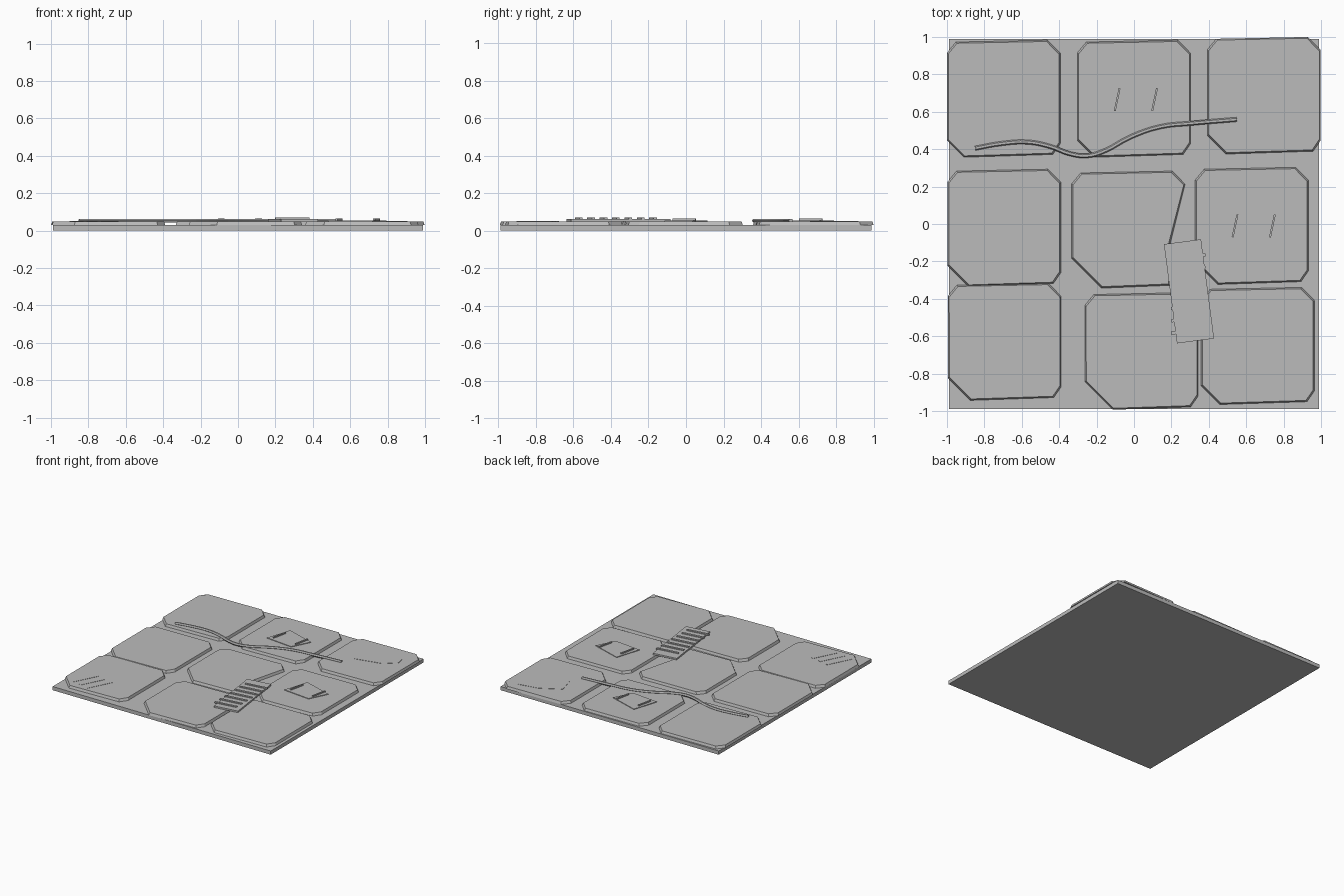
import bpy, bmesh, math
from mathutils import Matrix, Vector

cube = bpy.data.objects.get("Cube")
if cube:
    bpy.data.objects.remove(cube)

COLOUR = (0.5, 0.5, 0.5, 1)
grey = bpy.data.materials.new("stone_grey")
grey.use_nodes = True
grey.diffuse_color = COLOUR
grey.node_tree.nodes["Principled BSDF"].inputs["Base Color"].default_value = COLOUR


def add_object(name, data):
    data.materials.append(grey)
    obj = bpy.data.objects.new(name, data)
    bpy.context.collection.objects.link(obj)
    return obj


def prism(name, outline, bottom, top, slope=0.0):
    """Extrude a flat outline upwards, its top edge optionally sloped inwards."""
    bm = bmesh.new()
    face = bm.faces.new([bm.verts.new((x, y, bottom)) for x, y in outline])
    bmesh.ops.recalc_face_normals(bm, faces=[face])
    if face.normal.z > 0:
        face.normal_flip()
    lid = bmesh.ops.extrude_face_region(bm, geom=[face], use_keep_orig=True)["geom"]
    verts = [v for v in lid if isinstance(v, bmesh.types.BMVert)]
    bmesh.ops.translate(bm, verts=verts, vec=(0, 0, top - bottom))
    if slope:
        centre = sum((v.co for v in verts), Vector()) / len(verts)
        for v in verts:
            offset = v.co - centre
            v.co -= offset.normalized() * slope
    bmesh.ops.recalc_face_normals(bm, faces=bm.faces)
    mesh = bpy.data.meshes.new(name)
    bm.to_mesh(mesh)
    bm.free()
    return add_object(name, mesh)


def slab(name, x, y, width, length, angle, bottom, top):
    """Rectangular block turned about the vertical axis."""
    turn = Matrix.Rotation(math.radians(angle), 2)
    corners = [(-1, -1), (1, -1), (1, 1), (-1, 1)]
    points = [turn @ Vector((i * width / 2, j * length / 2)) for i, j in corners]
    return prism(name, [(x + p.x, y + p.y) for p in points], bottom, top)


# Ground slab
BASE, TOP = 0.03, 0.05
slab("ground_slab", 0, 0, 1.98, 1.98, 0, 0, BASE)

# Paving plates with clipped corners: centre and size of the front right-hand clip
W, H = 0.303, 0.313
plates = {
    "back_right": (-0.697, 0.67, 0.09), "back_middle": (0, 0.67, 0.09),
    "back_left": (0.695, 0.687, 0.1), "middle_right": (-0.694, -0.02, 0.11),
    "centre": (-0.03, -0.03, 0.16), "middle_left": (0.63, -0.01, 0.12),
    "front_right": (-0.692, -0.63, 0.12), "front_middle": (0.04, -0.68, 0.15),
    "front_left": (0.662, -0.652, 0.1),
}
for name, (cx, cy, clip) in plates.items():
    right = [(W, H - 0.07), (W, -0.24), (W - 0.04, 0.015 - H)]
    if name == "centre":  # broken edge under the grate
        right = [(W, H - 0.07), (0.22, -0.09), (0.22, 0.015 - H)]
    outline = [(-0.255, H - 0.01), (0.235, H), *right,
               (clip - W, -H), (-W, clip - H), (-W, 0.245)]
    prism(name + "_plate", [(cx + x, cy + y) for x, y in outline], BASE, TOP, 0.009)

# Raised hatches with two upright handles
for name, cx, cy in (("back", 0, 0.665), ("left", 0.63, -0.01)):
    hatch = [(-0.08, 0.125), (0.165, 0.045), (0.09, -0.105), (-0.145, -0.08)]
    prism(name + "_hatch", [(cx + x, cy + y) for x, y in hatch], TOP, 0.055)
    for side, x in (("right", -0.09), ("left", 0.11)):
        slab(f"{name}_hatch_{side}_handle", cx + x, cy, 0.01, 0.125, -12, TOP, 0.065)

# Grate with cross bars
slab("grate", 0.294, -0.36, 0.2, 0.535, 7.5, TOP, 0.063)
for i in range(7):
    slab(f"grate_bar_{i + 1}", 0.29, -0.176 - i * 0.066, 0.185, 0.017, 7.5, 0.06, 0.07)

# Scratches and a worn patch, barely proud of the plates
for i in (-1, 0, 1):
    slab(f"scratch_{i + 2}", -0.77 + i * 0.075, -0.79 - i * 0.015, 0.02, 0.21, -27, TOP, 0.052)
patch = [(-0.14, -0.14), (0.08, -0.09), (0.17, -0.01), (0.145, 0.12), (-0.02, 0.09), (-0.178, 0)]
prism("worn_patch", [(0.735 + x, 0.8 + y) for x, y in patch], TOP, 0.052)

# Cable lying across the plates
path = [(-0.85, 0.405), (-0.71, 0.43), (-0.57, 0.438), (-0.45, 0.415), (-0.34, 0.375),
        (-0.25, 0.365), (-0.16, 0.39), (-0.02, 0.465), (0.14, 0.52), (0.3, 0.538), (0.55, 0.559)]
curve = bpy.data.curves.new("cable", "CURVE")
curve.dimensions = "3D"
curve.bevel_depth = 0.012
curve.bevel_resolution = 1
curve.use_fill_caps = True
spline = curve.splines.new("BEZIER")
spline.resolution_u = 4
spline.bezier_points.add(len(path) - 1)
for point, (x, y) in zip(spline.bezier_points, path):
    point.co = (x, y, 0.053)
    point.handle_left_type = point.handle_right_type = "AUTO"
spline.use_smooth = False
add_object("cable", curve)
